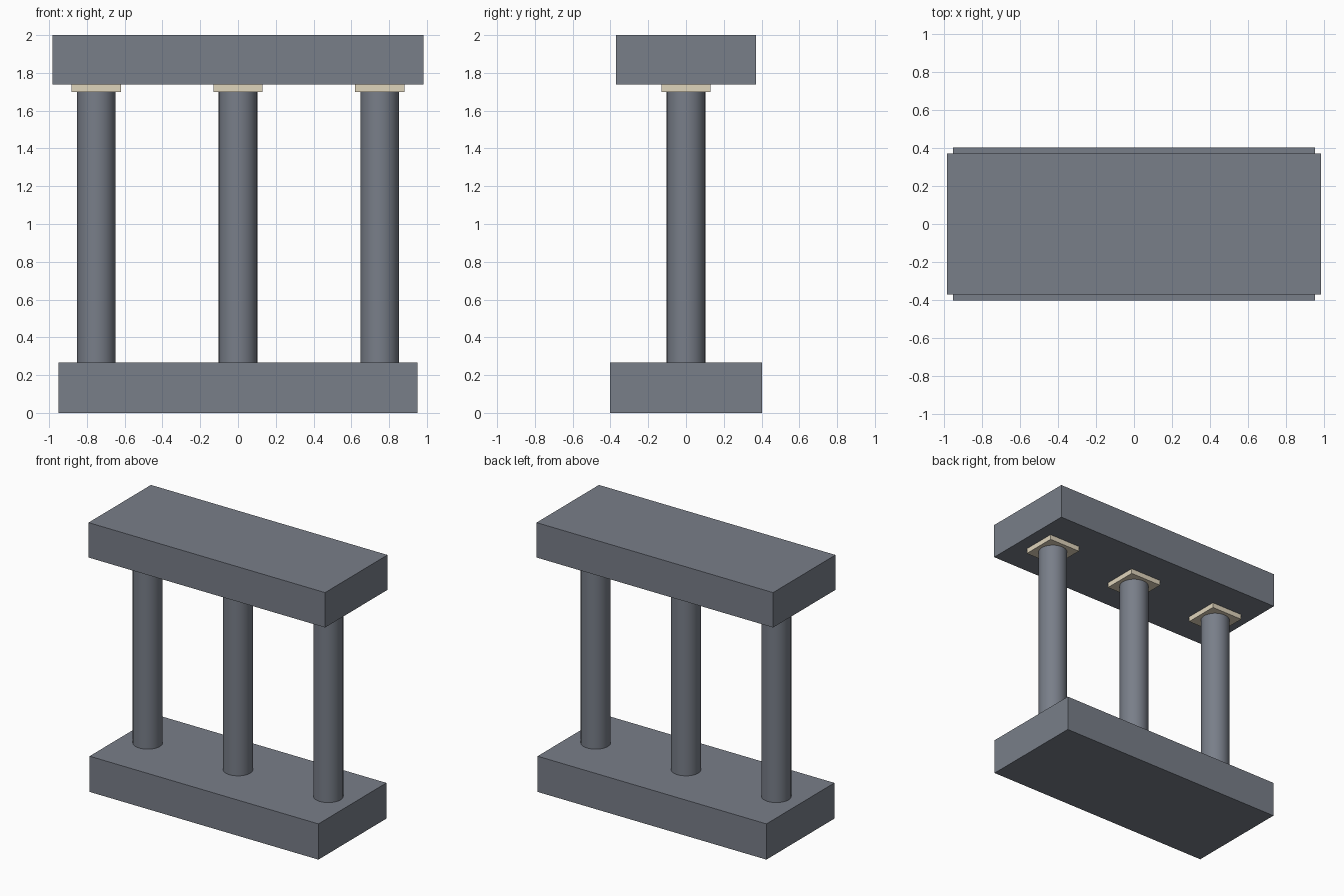
import bpy
import math

cube = bpy.data.objects.get("Cube")
if cube:
    bpy.data.objects.remove(cube, do_unlink=True)


def make_material(name, rgb):
    mat = bpy.data.materials.new(name)
    mat.use_nodes = True
    color = (*rgb, 1)
    mat.diffuse_color = color
    bsdf = next(n for n in mat.node_tree.nodes if n.type == "BSDF_PRINCIPLED")
    bsdf.inputs["Base Color"].default_value = color
    bsdf.inputs["Roughness"].default_value = 0.8
    return mat


slate = make_material("slate_grey", (0.19, 0.21, 0.25))
cream = make_material("cream_stone", (0.74, 0.66, 0.50))


def box(name, x, half_x, half_y, bottom, top, mat):
    bpy.ops.mesh.primitive_cube_add(size=2, location=(x, 0, (bottom + top) / 2))
    obj = bpy.context.object
    obj.name = name
    obj.scale = (half_x, half_y, (top - bottom) / 2)
    bpy.ops.object.transform_apply(location=False, rotation=False, scale=True)
    obj.data.materials.append(mat)
    return obj


def column(name, x, radius, bottom, top, mat):
    bpy.ops.mesh.primitive_cylinder_add(
        vertices=32, radius=radius, depth=top - bottom,
        location=(x, 0, (bottom + top) / 2))
    obj = bpy.context.object
    obj.name = name
    obj.data.materials.append(mat)
    bpy.ops.object.shade_smooth_by_angle(angle=math.radians(30))
    return obj


# Plinth and lintel slabs
box("base_slab", 0, 0.95, 0.403, 0, 0.268, slate)
box("top_slab", 0, 0.982, 0.37, 1.738, 2, slate)

# Columns with square capitals
for side, x in (("right", -0.75), ("middle", 0), ("left", 0.75)):
    column(f"{side}_column", x, 0.102, 0.268, 1.70, slate)
    box(f"{side}_capital", x, 0.131, 0.131, 1.70, 1.738, cream)
